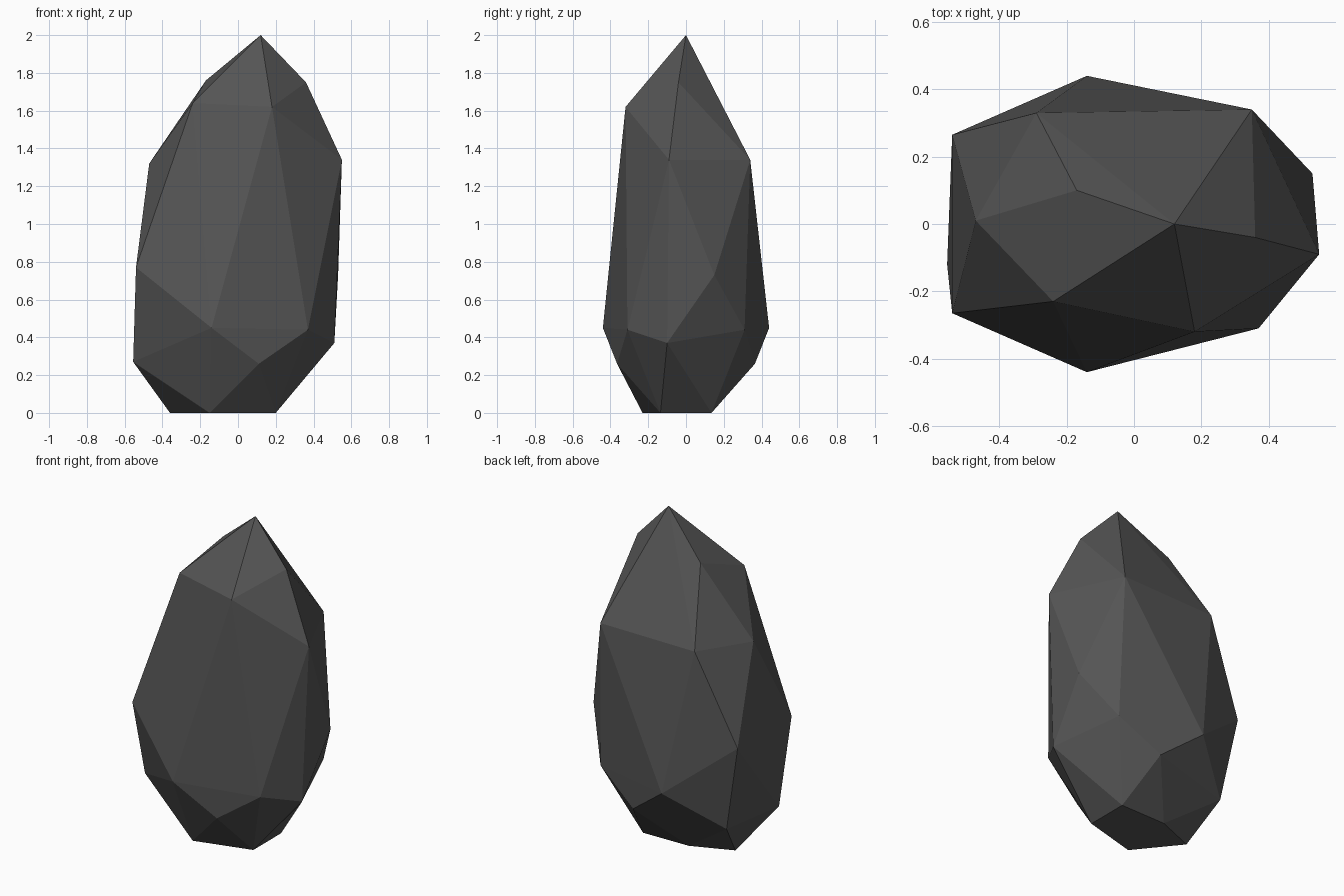
import bpy
import bmesh

# Remove the default object
default_cube = bpy.data.objects.get("Cube")
if default_cube:
    bpy.data.objects.remove(default_cube, do_unlink=True)


def make_material(name, color):
    material = bpy.data.materials.new(name)
    material.use_nodes = True
    material.diffuse_color = color
    shader = material.node_tree.nodes["Principled BSDF"]
    shader.inputs["Base Color"].default_value = color
    shader.inputs["Roughness"].default_value = 0.9
    return material


def mirrored(corners):
    """Return each corner together with its copy across the y = 0 plane."""
    return [(x, side * y, z) for x, y, z in corners for side in (-1, 1)]


def build_faceted_stone(name, corners, material):
    """Wrap the corner points in a flat-shaded convex shell."""
    bm = bmesh.new()
    for corner in corners:
        bm.verts.new(corner)
    hull = bmesh.ops.convex_hull(bm, input=bm.verts)
    leftovers = set(hull["geom_interior"] + hull["geom_unused"])
    loose = [item for item in leftovers if isinstance(item, bmesh.types.BMVert)]
    bmesh.ops.delete(bm, geom=loose, context="VERTS")
    # Merge the triangles of the flat base into one face
    bmesh.ops.dissolve_limit(bm, angle_limit=0.005, verts=bm.verts, edges=bm.edges)
    bmesh.ops.recalc_face_normals(bm, faces=bm.faces)
    mesh = bpy.data.meshes.new(name)
    bm.to_mesh(mesh)
    bm.free()
    mesh.materials.append(material)
    stone = bpy.data.objects.new(name, mesh)
    bpy.context.scene.collection.objects.link(stone)
    return stone


# Pointed crown
crown = [(.12, 0, 2), (-.17, .1, 1.76), (.36, -.04, 1.75),
         (-.24, -.23, 1.64), (.18, -.32, 1.62)]

# Uneven shoulder
shoulder = [(.55, -.09, 1.34), (.35, .34, 1.34), (-.29, .33, 1.33), (-.47, .01, 1.32)]

# Sides: matching front and back corners, then the odd ones
sides = mirrored([(-.54, .265, .77), (-.14, .44, .45), (.37, .31, .44), (.11, .365, .26)])
sides += [(.53, .15, .73), (.51, -.1, .37), (-.555, -.12, .27), (-.44, .23, .23)]

# Flat base
base = mirrored([(.2, .135, 0)])
base += [(-.15, -.23, 0), (-.11, .13, 0), (-.36, .03, 0)]

dark_stone = make_material("dark_grey_stone", (.09, .09, .09, 1))
build_faceted_stone("standing_stone", crown + shoulder + sides + base, dark_stone)
